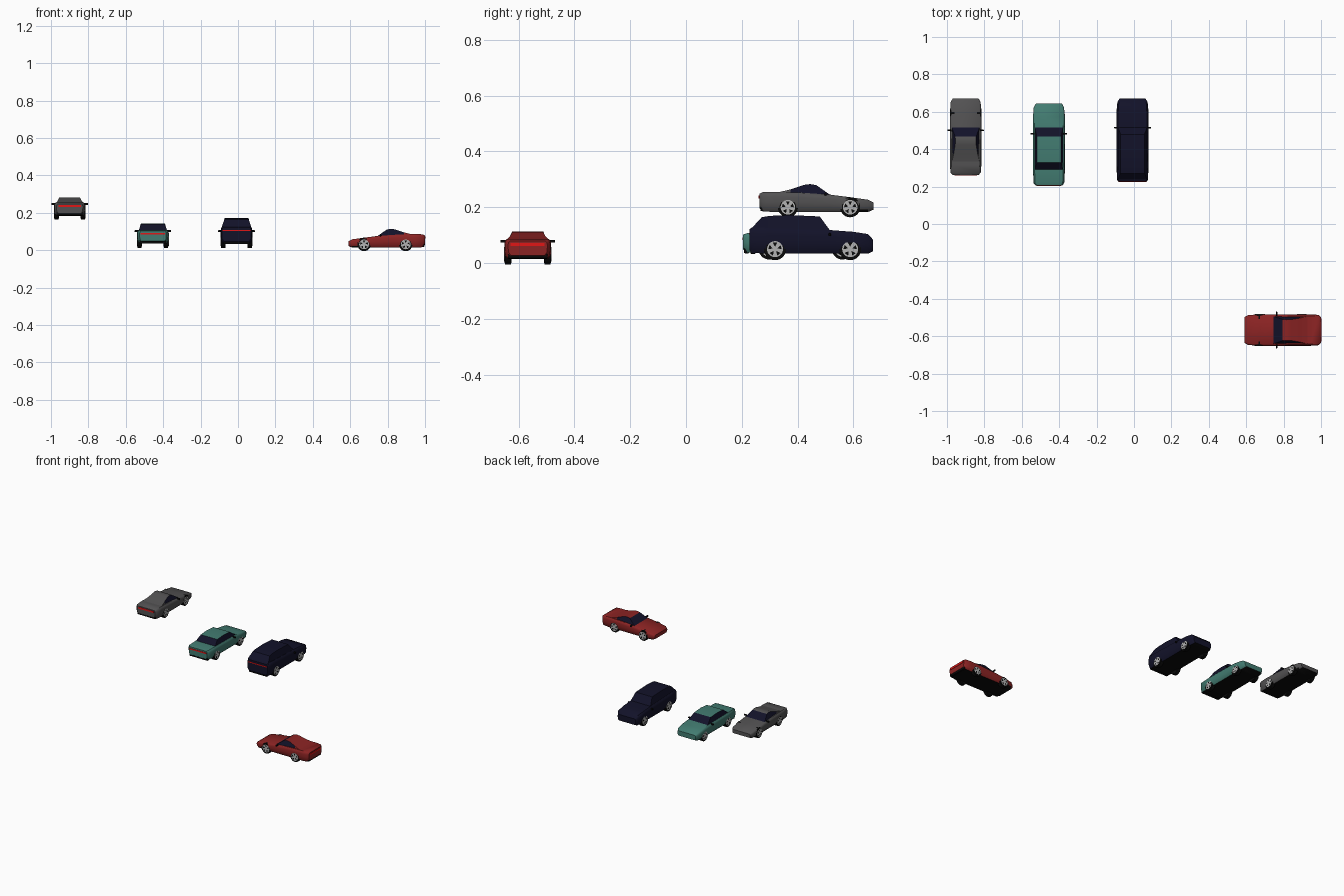
import bpy, bmesh, math
from mathutils import Matrix, Vector

cube = bpy.data.objects.get("Cube")
if cube:
    bpy.data.objects.remove(cube, do_unlink=True)


def material(name, rgb):
    m = bpy.data.materials.new(name)
    m.use_nodes = True
    m.diffuse_color = (*rgb, 1)
    bsdf = next(n for n in m.node_tree.nodes if n.type == 'BSDF_PRINCIPLED')
    bsdf.inputs["Base Color"].default_value = (*rgb, 1)
    return m


RED = material("red paint", (0.26, 0.017, 0.017))
GREY = material("grey paint", (0.085, 0.083, 0.085))
TEAL = material("teal paint", (0.055, 0.2, 0.165))
NAVY = material("navy glass and paint", (0.006, 0.006, 0.022))
BLACK = material("black rubber", (0.003, 0.003, 0.003))
SILVER = material("silver rim", (0.45, 0.45, 0.45))
LAMP = material("tail lamp red", (0.75, 0.008, 0.008))


def finish(name, bm, place, mats, angle=30):
    """Turn a bmesh into a placed, smooth-by-angle object."""
    me = bpy.data.meshes.new(name)
    bm.to_mesh(me)
    bm.free()
    for m in mats:
        me.materials.append(m)
    ob = bpy.data.objects.new(name, me)
    ob.matrix_world = place
    bpy.context.collection.objects.link(ob)
    bpy.ops.object.select_all(action='DESELECT')
    ob.select_set(True)
    bpy.context.view_layer.objects.active = ob
    bpy.ops.object.shade_smooth_by_angle(angle=math.radians(angle))
    return ob


def loft(rings):
    """Skin closed cross-sections and cap both ends."""
    bm = bmesh.new()
    loops = [[bm.verts.new(p) for p in ring] for ring in rings]
    n = len(loops[0])
    for a, b in zip(loops, loops[1:]):
        for i in range(n):
            j = (i + 1) % n
            bm.faces.new((a[i], a[j], b[j], b[i]))
    bm.faces.new(loops[0])
    bm.faces.new(loops[-1])
    bmesh.ops.recalc_face_normals(bm, faces=bm.faces)
    bm.normal_update()
    return bm


def section(y, half):
    """Mirror a half outline of (x, z) into a full ring at y."""
    return [(x, y, z) for x, z in half] + [(-x, y, z) for x, z in reversed(half)]


def box(name, place, centre, size, mat, bevel=0.0):
    bm = bmesh.new()
    bmesh.ops.create_cube(bm, size=1, matrix=Matrix.Translation(centre) @ Matrix.Diagonal((*size, 1)))
    if bevel:
        bmesh.ops.bevel(bm, geom=bm.edges[:], offset=bevel, segments=2, affect='EDGES', profile=0.5)
    return finish(name, bm, place, [mat])


def cylinder(bm, r, x0, x1, mat):
    """Cylinder along x from x0 to x1."""
    before = set(bm.faces)
    bmesh.ops.create_cone(bm, cap_ends=True, segments=28, radius1=r, radius2=r, depth=x1 - x0,
                          matrix=Matrix.Translation(((x0 + x1) / 2, 0, 0)) @ Matrix.Rotation(math.pi / 2, 4, 'Y'))
    for f in set(bm.faces) - before:
        f.material_index = mat


def wheel(name, place, r, side, y):
    """Arch filler, tyre, rim disc and the dark gaps between the spokes."""
    bm = bmesh.new()
    cylinder(bm, r * 1.2, -0.024, -0.002, 0)
    cylinder(bm, r, -0.026, 0, 0)
    cylinder(bm, r * 0.87, -0.01, 0.001, 1)
    for k in range(5):
        turn = Matrix.Rotation(k * math.tau / 5, 4, 'X')
        wedge = [(0.0018, 0, 0.26 * r), (0.0018, -0.24 * r, 0.7 * r), (0.0018, 0.24 * r, 0.7 * r)]
        f = bm.faces.new([bm.verts.new(turn @ Vector(p)) for p in wedge])
        f.normal_update()
        if f.normal.x < 0:
            f.normal_flip()
    spin = Matrix.Rotation(0 if side > 0 else math.pi, 4, 'Z')
    finish(name, bm, place @ Matrix.Translation((side * 0.084, y, r + 0.001)) @ spin, [BLACK, SILVER])


def car(name, place, paint, body, cabin, wheels, r, mirror, lamp, rear_glass, window_end):
    # Lower body: stations of (y, half width, bottom, top)
    rings = []
    for y, w, zb, zt in body:
        h = zt - zb
        rings.append(section(y, [(0.86 * w, zb), (0.98 * w, zb + 0.2 * h), (w, zb + 0.5 * h),
                                 (w, zb + 0.76 * h), (0.97 * w, zb + 0.92 * h), (0.9 * w, zt)]))
    bm = loft(rings)
    for f in bm.faces:
        f.material_index = 1 if f.normal.z < -0.7 else 0
    finish(name + "_body", bm, place, [paint, BLACK], 40)

    # Cabin: stations of (y, half width, height), dark on the glazed sides
    low = min(cabin[0][2], cabin[-1][2]) - 0.012
    bm = loft([section(y, [(0.079, low), (w, z)]) for y, w, z in cabin])
    for f in bm.faces:
        n, c = f.normal, f.calc_center_median()
        side = abs(n.x) > 0.5 and c.y > window_end
        glass = side or n.y > 0.35 or (rear_glass and n.y < -0.35)
        f.material_index = 1 if glass else 0
    finish(name + "_cabin", bm, place, [paint, NAVY], 25)

    # Wheels and mirrors on both sides
    for side, label in ((1, "left"), (-1, "right")):
        for y, end in zip(wheels, ("front", "rear")):
            wheel(f"{name}_{end}_{label}_wheel", place, r, side, y)
        box(f"{name}_{label}_mirror", place, (side * 0.087, mirror[0], mirror[1]),
            (0.022, 0.008, 0.01), BLACK, 0.002)

    # Tail lamp strip and dark rear valance
    tail = body[0][0]
    box(name + "_tail_lamp", place, (0, tail, lamp[1]), (2 * lamp[0], 0.005, lamp[2]), LAMP)
    box(name + "_rear_valance", place, (0, tail + 0.012, 0.026), (0.142, 0.018, 0.018), BLACK, 0.003)


coupe = dict(
    body=[(-0.204, 0.070, 0.028, 0.079), (-0.192, 0.081, 0.016, 0.085), (-0.15, 0.084, 0.014, 0.086),
          (-0.05, 0.084, 0.014, 0.083), (0.05, 0.084, 0.014, 0.076), (0.12, 0.084, 0.014, 0.067),
          (0.185, 0.080, 0.014, 0.058), (0.204, 0.069, 0.022, 0.048)],
    cabin=[(-0.135, 0.074, 0.085), (-0.092, 0.064, 0.095), (-0.045, 0.056, 0.111),
           (-0.022, 0.055, 0.114), (0.0, 0.056, 0.11), (0.05, 0.074, 0.075)],
    wheels=(0.121, -0.102), r=0.03, mirror=(0.033, 0.078), lamp=(0.061, 0.067, 0.011),
    rear_glass=False, window_end=-0.09)

sedan = dict(
    body=[(-0.219, 0.071, 0.03, 0.084), (-0.205, 0.082, 0.02, 0.089), (-0.13, 0.085, 0.018, 0.09),
          (0.09, 0.085, 0.018, 0.087), (0.15, 0.085, 0.018, 0.08), (0.2, 0.081, 0.018, 0.072),
          (0.219, 0.07, 0.026, 0.06)],
    cabin=[(-0.134, 0.075, 0.089), (-0.096, 0.064, 0.121), (-0.03, 0.064, 0.126),
           (0.043, 0.064, 0.121), (0.092, 0.075, 0.086)],
    wheels=(0.136, -0.126), r=0.031, mirror=(0.059, 0.084), lamp=(0.065, 0.07, 0.009),
    rear_glass=True, window_end=-0.2)

van = dict(
    body=[(-0.221, 0.078, 0.03, 0.106), (-0.212, 0.083, 0.02, 0.112), (-0.15, 0.085, 0.018, 0.11),
          (0.07, 0.085, 0.018, 0.102), (0.15, 0.085, 0.018, 0.096), (0.203, 0.081, 0.018, 0.088),
          (0.221, 0.07, 0.026, 0.068)],
    cabin=[(-0.213, 0.078, 0.11), (-0.178, 0.065, 0.148), (-0.15, 0.064, 0.153), (-0.08, 0.064, 0.156),
           (0.03, 0.064, 0.151), (0.067, 0.077, 0.101)],
    wheels=(0.139, -0.13), r=0.033, mirror=(0.066, 0.086), lamp=(0.074, 0.089, 0.006),
    rear_glass=True, window_end=-0.3)


def spot(x, y, z, turn=0):
    return Matrix.Translation((x, y, z)) @ Matrix.Rotation(math.radians(turn), 4, 'Z')


# Four cars, three side by side and one turned across
car("grey_coupe", spot(-0.9, 0.467, 0.169), GREY, **coupe)
car("teal_sedan", spot(-0.455, 0.424, 0.018), TEAL, **sedan)
car("navy_van", spot(-0.008, 0.449, 0.016), NAVY, **van)
car("red_coupe", spot(0.795, -0.567, 0, 90), RED, **coupe)
